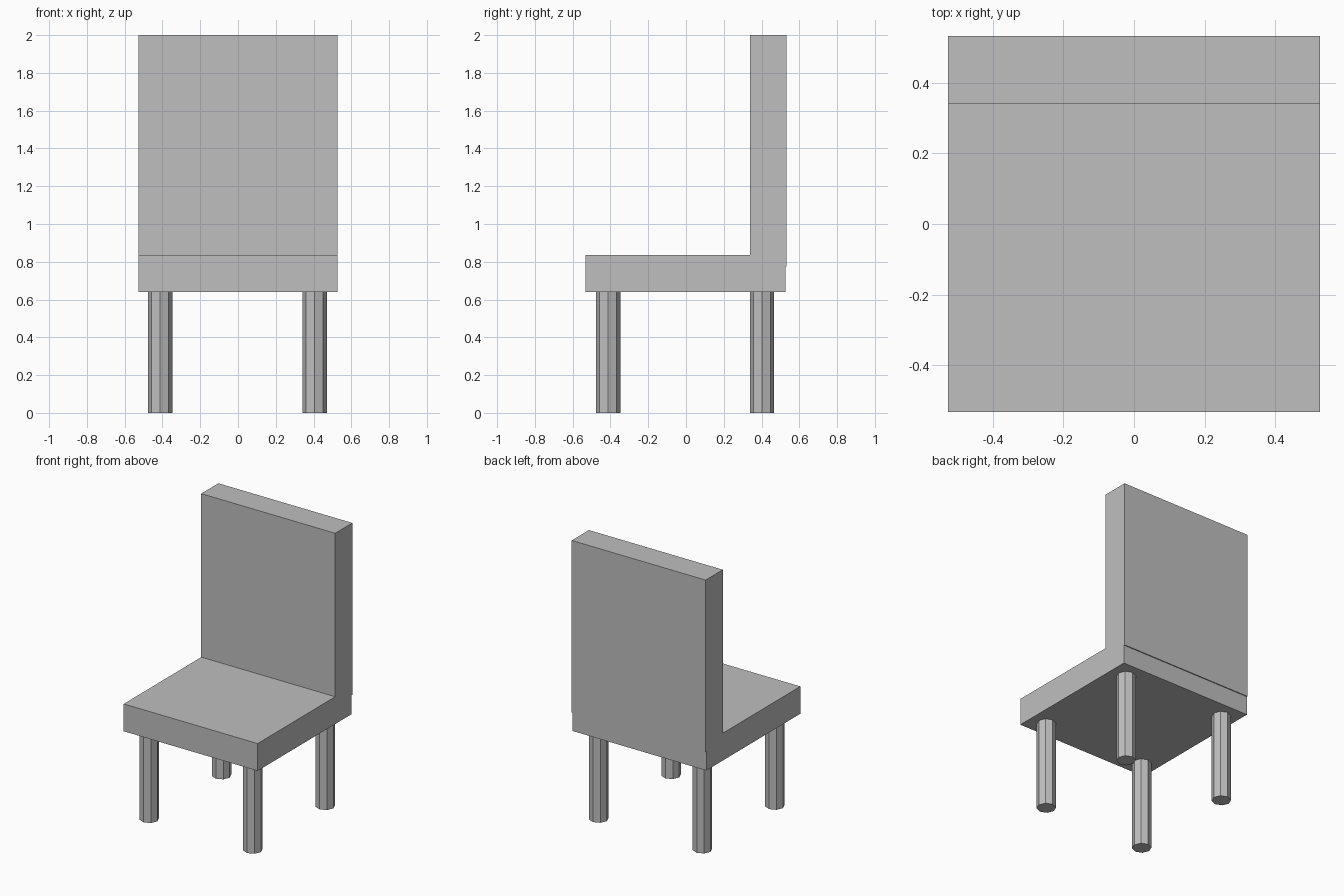
import bpy
import bmesh
from mathutils import Vector

if "Cube" in bpy.data.objects:
    bpy.data.objects.remove(bpy.data.objects["Cube"])

# One flat grey for the whole chair
grey = bpy.data.materials.new("plain_grey")
grey.diffuse_color = (0.52, 0.52, 0.52, 1)
grey.use_nodes = True
grey.node_tree.nodes["Principled BSDF"].inputs["Base Color"].default_value = grey.diffuse_color


def finish(name, bm):
    mesh = bpy.data.meshes.new(name)
    bm.to_mesh(mesh)
    bm.free()
    mesh.materials.append(grey)
    obj = bpy.data.objects.new(name, mesh)
    bpy.context.collection.objects.link(obj)
    return obj


def box(name, low, high):
    low, high = Vector(low), Vector(high)
    bm = bmesh.new()
    bmesh.ops.create_cube(bm, size=1)
    bmesh.ops.scale(bm, vec=high - low, verts=bm.verts)
    bmesh.ops.translate(bm, vec=(low + high) / 2, verts=bm.verts)
    return finish(name, bm)


def leg(name, x, y, height, radius=0.064):
    bm = bmesh.new()
    bmesh.ops.create_cone(bm, cap_ends=True, segments=8,
                          radius1=radius, radius2=radius, depth=height)
    bmesh.ops.translate(bm, vec=(x, y, height / 2), verts=bm.verts)
    return finish(name, bm)


# Seat slab and the backrest, which overhangs the seat slightly at the rear
box("seat", (-0.528, -0.533, 0.64), (0.528, 0.526, 0.835))
box("backrest", (-0.528, 0.34, 0.775), (0.528, 0.533, 2.0))

# Four eight-sided legs
for side, x in (("left", -0.412), ("right", 0.406)):
    for end, y in (("front", -0.412), ("back", 0.403)):
        leg(f"{end}_{side}_leg", x, y, 0.65)
